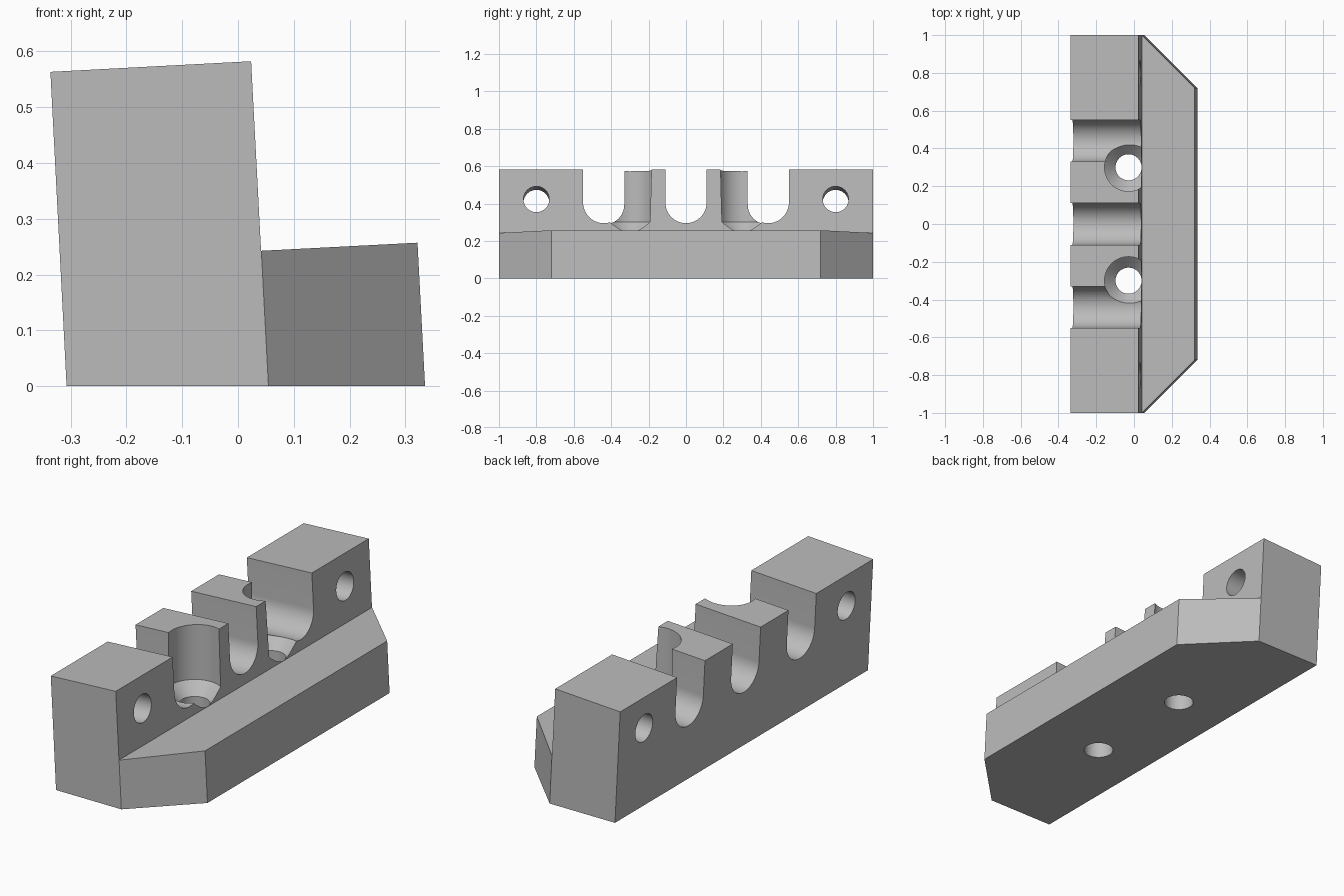
import bpy, bmesh, math
from mathutils import Vector

if "Cube" in bpy.data.objects:
    bpy.data.objects.remove(bpy.data.objects["Cube"])

TILT = math.radians(3)
U = Vector((math.cos(TILT), 0, math.sin(TILT)))    # tilted sideways axis
W = Vector((-math.sin(TILT), 0, math.cos(TILT)))   # tilted up axis
Y = Vector((0, 1, 0))

grey = bpy.data.materials.new("plain grey")
grey.diffuse_color = (0.5, 0.5, 0.5, 1)
grey.use_nodes = True
grey.node_tree.nodes["Principled BSDF"].inputs["Base Color"].default_value = grey.diffuse_color


def prism(name, outline, sweep):
    """Closed outline of points swept along a vector."""
    bm = bmesh.new()
    face = bm.faces.new([bm.verts.new(p) for p in outline])
    top = bmesh.ops.extrude_face_region(bm, geom=[face])["geom"]
    bmesh.ops.translate(bm, vec=sweep,
                        verts=[v for v in top if isinstance(v, bmesh.types.BMVert)])
    bmesh.ops.recalc_face_normals(bm, faces=bm.faces)
    return finish(name, bm)


def finish(name, bm):
    mesh = bpy.data.meshes.new(name)
    bm.to_mesh(mesh)
    bm.free()
    mesh.materials.append(grey)
    ob = bpy.data.objects.new(name, mesh)
    bpy.context.collection.objects.link(ob)
    return ob


def arc(r, start, end, n):
    return [(r * math.cos(start + (end - start) * i / n),
             r * math.sin(start + (end - start) * i / n)) for i in range(n + 1)]


# Stepped body: tall back wall and low ledge, leaning 3 degrees on a flat base
side = [(-0.307, 0), (0.335, 0), (0.3215, 0.257), (0.0413, 0.2425),
        (0.0235, 0.582), (-0.336, 0.563)]
body = prism("stepped_block", [Vector((x, -1, z)) for x, z in side], Y * 2)

# Diagonal ledge corners
bm = bmesh.new()
bm.from_mesh(body.data)
for s in (-1, 1):
    geom = bm.verts[:] + bm.edges[:] + bm.faces[:]
    bmesh.ops.bisect_plane(bm, geom=geom, dist=1e-6, clear_outer=True,
                           plane_co=Vector((0.0545, s, 0)), plane_no=U + s * Y)
    bmesh.ops.holes_fill(bm, edges=[e for e in bm.edges if e.is_boundary])
bmesh.ops.recalc_face_normals(bm, faces=bm.faces)
bm.to_mesh(body.data)
bm.free()

cutters = []

# Three round-bottomed slots through the wall
for y in (-0.44, 0, 0.44):
    r = 0.11
    shape = [(r, 0.4)] + arc(r, 0, -math.pi, 32)[1:-1] + [(-r, 0.4), (-r, 1), (r, 1)]
    shape[1:-3] = arc(r, 0, -math.pi, 32)[1:-1]
    pts = [U * -0.6 + Y * (y + a) + W * ((0.4026 + b) if b <= 0 else
           (0.4026 if b == 0.4 else b)) for a, b in shape]
    cutters.append(prism("slot_cutter", pts, U * 1.2))

# Two cross holes near the ends of the wall
for y in (-0.8, 0.8):
    pts = [U * -0.6 + Y * (y + a) + W * (0.4205 + b)
           for a, b in arc(0.069, 0, 2 * math.pi, 48)[:-1]]
    cutters.append(prism("cross_hole_cutter", pts, U * 1.2))

# Two upright screw holes with countersinks
for y in (-0.3, 0.3):
    bm = bmesh.new()
    rings = []
    for r, z in ((0.069, -0.1), (0.069, 0.243), (0.127, 0.301), (0.127, 0.8)):
        rings.append([bm.verts.new((-0.029 + a, y + b, z))
                      for a, b in arc(r, 0, 2 * math.pi, 48)[:-1]])
    for lo, hi in zip(rings, rings[1:]):
        for i in range(48):
            j = (i + 1) % 48
            bm.faces.new((lo[i], lo[j], hi[j], hi[i]))
    bm.faces.new(rings[0][::-1])
    bm.faces.new(rings[-1])
    cutters.append(finish("screw_hole_cutter", bm))

for c in cutters:
    m = body.modifiers.new("cut", "BOOLEAN")
    m.operation, m.solver, m.object = "DIFFERENCE", "EXACT", c

# Apply the cuts, drop the cutters, smooth the round walls
bpy.context.view_layer.objects.active = body
body.select_set(True)
for m in list(body.modifiers):
    bpy.ops.object.modifier_apply(modifier=m.name)
for c in cutters:
    bpy.data.objects.remove(c, do_unlink=True)
bpy.ops.object.shade_smooth_by_angle(angle=math.radians(30))
